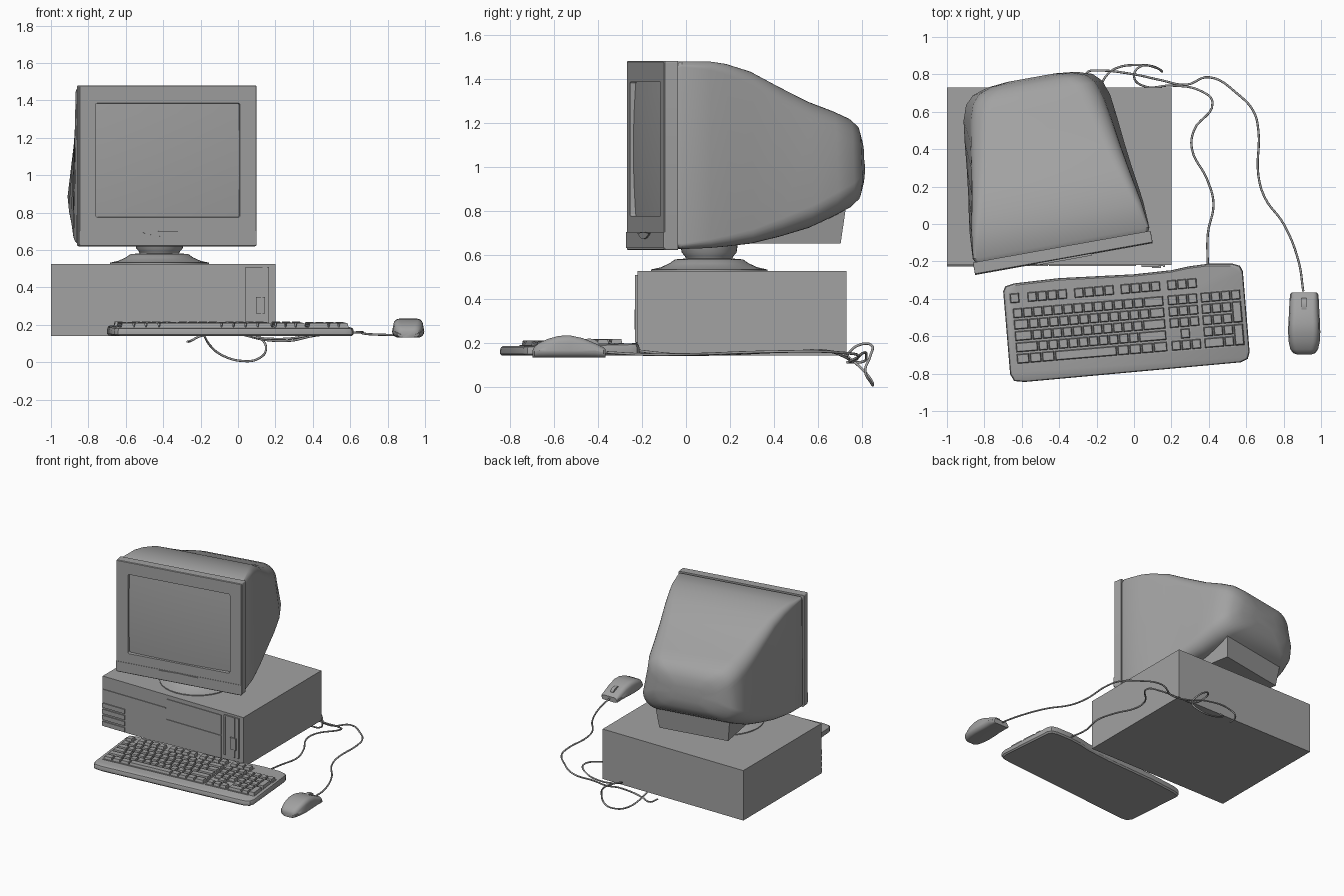
import bpy, bmesh
from math import sin, cos, pi, radians

MON = dict(loc=(-0.375, -0.185, 0), rot=radians(10.15))
KEY = dict(loc=(-0.04, -0.53, 0), rot=radians(4.8))
GREY = bpy.data.materials.new("dark_grey")
GREY.diffuse_color = (0.36, 0.36, 0.36, 1)


def finish(name, bm, loc=(0, 0, 0), rot=0):
    bmesh.ops.recalc_face_normals(bm, faces=bm.faces)
    me = bpy.data.meshes.new(name)
    bm.to_mesh(me)
    bm.free()
    me.materials.append(GREY)
    ob = bpy.data.objects.new(name, me)
    bpy.context.collection.objects.link(ob)
    ob.location, ob.rotation_euler.z = loc, rot
    return ob


def loft(name, loops, cap0=True, cap1=True, **place):
    """Skin closed loops that share a point count."""
    bm = bmesh.new()
    rings = [[bm.verts.new(p) for p in lp] for lp in loops]
    n = len(rings[0])
    for a, b in zip(rings, rings[1:]):
        for i in range(n):
            bm.faces.new((a[i], a[(i + 1) % n], b[(i + 1) % n], b[i]))
    if cap0:
        bm.faces.new(rings[0])
    if cap1:
        bm.faces.new(rings[-1])
    return finish(name, bm, **place)


def section(y, zt, zb, wt, wb, r, n=6):
    """Rounded trapezoid in the xz plane at depth y."""
    r = min(r, (zt - zb) / 2, wt, wb)
    pts = []
    for k, (cx, cz) in enumerate([(wt - r, zt - r), (r - wt, zt - r),
                                  (r - wb, zb + r), (wb - r, zb + r)]):
        for i in range(n + 1):
            a = (k + i / n) * pi / 2
            pts.append((cx + r * cos(a), y, cz + r * sin(a)))
    return pts


def boxes(name, items, taper=0.0, **place):
    """Several boxes (x0, x1, y0, y1, z0, z1) in one object; taper insets the tops."""
    bm = bmesh.new()
    for x0, x1, y0, y1, z0, z1 in items:
        lo = [bm.verts.new(p) for p in ((x0, y0, z0), (x1, y0, z0), (x1, y1, z0), (x0, y1, z0))]
        t = taper
        hi = [bm.verts.new(p) for p in ((x0 + t, y0 + t, z1), (x1 - t, y0 + t, z1),
                                        (x1 - t, y1 - t, z1), (x0 + t, y1 - t, z1))]
        bm.faces.new(lo)
        bm.faces.new(hi)
        for i in range(4):
            j = (i + 1) % 4
            bm.faces.new((lo[i], lo[j], hi[j], hi[i]))
    return finish(name, bm, **place)


def lathe(name, profile, loc, n=32):
    loft(name, [[(r * cos(2 * pi * i / n), r * sin(2 * pi * i / n), z) for i in range(n)]
                for r, z in profile], loc=loc)


def cable(name, pts):
    cu = bpy.data.curves.new(name, 'CURVE')
    cu.dimensions, cu.bevel_depth, cu.bevel_resolution = '3D', 0.006, 2
    cu.resolution_u, cu.use_fill_caps = 6, True
    cu.materials.append(GREY)
    sp = cu.splines.new('BEZIER')
    sp.bezier_points.add(len(pts) - 1)
    for b, p in zip(sp.bezier_points, pts):
        b.co = p
        b.handle_left_type = b.handle_right_type = 'AUTO'
    bpy.context.collection.objects.link(bpy.data.objects.new(name, cu))


# Desktop case and its front details
boxes("case", [(-1, 0.2, -0.22, 0.73, 0.14, 0.525)])
F = -0.225
boxes("drive_bay_cover", [(-0.455, 0.012, F, -0.22, 0.345, 0.495)])
boxes("lower_front_cover", [(-0.455, 0.012, F, -0.22, 0.15, 0.338)])
boxes("front_trim", [(-1, -0.46, F, -0.22, 0.418, 0.426)])
boxes("vent_slats", [(-1, -0.81, F - 0.003, -0.22, z, z + 0.034) for z in (0.145, 0.192, 0.239, 0.286)])
boxes("switch_panel", [(0.04, 0.165, F, -0.22, 0.2, 0.508)])
boxes("switch_frame", [(0.04, 0.05, F - 0.006, F, 0.2, 0.508), (0.122, 0.132, F - 0.006, F, 0.2, 0.508),
                       (0.05, 0.122, F - 0.006, F, 0.498, 0.508), (0.155, 0.165, F - 0.006, F, 0.2, 0.508)])
boxes("power_button", [(0.095, 0.145, F - 0.01, F, 0.26, 0.35)])

# Swivel stand
lathe("monitor_stand", [(0.265, 0.52), (0.265, 0.532), (0.22, 0.542), (0.18, 0.56), (0.155, 0.578),
                        (0.105, 0.582), (0.11, 0.592), (0.125, 0.61), (0.133, 0.66)], (-0.42, 0.105, 0))

# Monitor housing, lofted front to back
body = [(0.06, 1.465, 0.635, 0.468, 0.468, 0.02), (0.085, 1.478, 0.625, 0.478, 0.48, 0.025),
        (0.22, 1.478, 0.63, 0.462, 0.472, 0.04), (0.30, 1.467, 0.637, 0.447, 0.462, 0.05),
        (0.42, 1.432, 0.65, 0.425, 0.444, 0.065), (0.56, 1.362, 0.682, 0.402, 0.427, 0.085),
        (0.70, 1.295, 0.722, 0.382, 0.413, 0.1), (0.82, 1.252, 0.775, 0.362, 0.398, 0.11),
        (0.90, 1.218, 0.815, 0.335, 0.37, 0.11), (0.945, 1.185, 0.85, 0.295, 0.325, 0.11),
        (0.972, 1.13, 0.9, 0.22, 0.24, 0.1), (0.983, 1.07, 0.96, 0.12, 0.13, 0.05)]
loft("monitor_housing", [section(*s) for s in body], **MON)

# Connector box under the rear of the housing
boxes("rear_connector_box", [(-0.265, 0.265, 0.25, 0.855, 0.65, 0.85)], taper=-0.025, **MON)

# Bezel with opening, convex glass, chin and button
loft("monitor_bezel", [section(0.065, 1.48, 0.62, 0.4825, 0.4825, 0.008),
                       section(0.004, 1.48, 0.62, 0.4825, 0.4825, 0.008),
                       section(0.0, 1.476, 0.624, 0.4785, 0.4785, 0.008),
                       section(0.0, 1.385, 0.775, 0.392, 0.392, 0.01),
                       section(0.035, 1.383, 0.777, 0.39, 0.39, 0.01)], cap1=False, **MON)
bm = bmesh.new()
bmesh.ops.create_grid(bm, x_segments=16, y_segments=12, size=1)
for v in bm.verts:
    a, b = v.co.x, v.co.y
    v.co = (a * 0.391, 0.004 + 0.022 * (a * a + b * b) / 2, 1.08 + b * 0.304)
finish("screen_glass", bm, **MON)
boxes("bezel_chin", [(-0.482, 0.482, -0.003, 0.01, 0.63, 0.702)], **MON)
arc = [(-0.15 * cos(pi * i / 12), 0.697 - 0.026 * sin(pi * i / 12) ** 2) for i in range(13)] + [(0, 0.702)]
loft("chin_button", [[(x, y, z) for x, z in arc] for y in (0.0, -0.01)], **MON)

# Keyboard body
out = [(-0.643, 0.225), (-0.63, 0.25), (-0.58, 0.262), (-0.34, 0.27), (0.06, 0.257), (0.263, 0.262), (0.36, 0.275),
       (0.465, 0.28), (0.59, 0.27), (0.63, 0.255), (0.643, 0.225), (0.643, -0.21), (0.63, -0.245),
       (0.59, -0.26), (0, -0.264), (-0.57, -0.268), (-0.625, -0.258), (-0.643, -0.22)]


def key_z(v):
    return 0.19 + 0.025 * v


loft("keyboard_body", [[(x * s, y * (2 * s - 1), 0.14 + (key_z(y) - 0.14) * h) for x, y in out]
                       for s, h in ((0.985, 0), (1, 0.2), (1, 0.65), (0.993, 0.9), (0.98, 1))], **KEY)

# Keys: each row is a start, a centre line and a list of widths
U = 0.054
keys = []
bases = []


def row(u, v, widths):
    z = key_z(v)
    bases.append((u - 0.004, u + sum(widths) * U + 0.004, v - 0.032, v + 0.032, z - 0.01, z + 0.003))
    for w in widths:
        keys.append((u + 0.001, u + w * U - 0.001, v - 0.027, v + 0.027, z - 0.005, z + 0.022))
        u += w * U


rows_v = [0.102 - 0.061 * i for i in range(5)]
row(-0.612, 0.183, [1])
for u, n in ((-0.518, 4), (-0.267, 4), (-0.018, 4), (0.232, 3)):
    row(u, 0.183, [1] * n)
for v, ws in zip(rows_v, ([1] * 13 + [2], [1.5] + [1] * 12 + [1.5], [1.75] + [1] * 11 + [2.25],
                          [2.25] + [1] * 10 + [2.75], [1.3, 1.2, 1.3, 6.2, 1.2, 1.2, 1.2, 1.4])):
    row(-0.602, v, ws)
for i, v in enumerate(rows_v):
    row(0.228 + (U if i == 3 else 0), v, [1] if i == 3 else [1] * 3)
    row(0.405, v, ([1] * 4, [1] * 3, [1] * 3, [1] * 3, [2, 1])[i])
for i in (1, 3):    # tall keys at the right of the number pad
    v, z, u = rows_v[i] - 0.0305, key_z(rows_v[i]), 0.405 + 3 * U
    keys.append((u + 0.001, u + U - 0.001, v - 0.057, v + 0.057, z - 0.005, z + 0.022))
boxes("key_beds", bases, **KEY)
boxes("keys", keys, taper=0.006, **KEY)

# Mouse
mouse = [(-0.697, 0.04, 0.165), (-0.69, 0.06, 0.18), (-0.67, 0.074, 0.197), (-0.63, 0.083, 0.216),
         (-0.58, 0.086, 0.23), (-0.53, 0.085, 0.233), (-0.47, 0.081, 0.22), (-0.41, 0.079, 0.195),
         (-0.375, 0.075, 0.178), (-0.365, 0.065, 0.168)]
loft("mouse_body", [section(y, z, 0.132, w * 0.93, w, 0.033) for y, w, z in mouse], loc=(0.91, 0, 0))
wheel = [(0.045 * cos(2 * pi * i / 20), 0.028 * sin(2 * pi * i / 20)) for i in range(20)]
loft("mouse_wheel", [[(x, y, z) for y, z in wheel] for x in (-0.013, 0.013)], loc=(0.908, -0.44, 0.19))

# Cables
cable("mouse_cable", [(0.905, -0.36, 0.155), (0.88, -0.2, 0.146), (0.8, 0.0, 0.146), (0.7, 0.14, 0.15),
                      (0.665, 0.26, 0.155), (0.665, 0.5, 0.16), (0.64, 0.6, 0.16), (0.56, 0.69, 0.155),
                      (0.4, 0.785, 0.14), (0.28, 0.745, 0.115), (0.14, 0.77, 0.12), (0.0, 0.80, 0.15),
                      (-0.2, 0.82, 0.14), (-0.25, 0.81, 0.115), (-0.27, 0.73, 0.11)])
cable("keyboard_cable", [(0.395, -0.24, 0.165), (0.395, -0.05, 0.146), (0.425, 0.11, 0.146), (0.39, 0.24, 0.15),
                         (0.31, 0.4, 0.158), (0.32, 0.5, 0.16), (0.42, 0.65, 0.16), (0.36, 0.71, 0.14),
                         (0.2, 0.74, 0.125), (0.06, 0.735, 0.145), (0.0, 0.79, 0.19), (0.03, 0.84, 0.19),
                         (0.12, 0.835, 0.13), (0.15, 0.815, 0.07), (0.11, 0.84, 0.02), (0.02, 0.85, 0.007),
                         (-0.09, 0.835, 0.04), (-0.15, 0.79, 0.09), (-0.18, 0.73, 0.14)])

# Smooth shading with sharp edges kept
for ob in bpy.context.scene.objects:
    if ob.type == 'MESH':
        ob.select_set(True)
        bpy.context.view_layer.objects.active = ob
bpy.ops.object.shade_smooth_by_angle(angle=radians(32))
